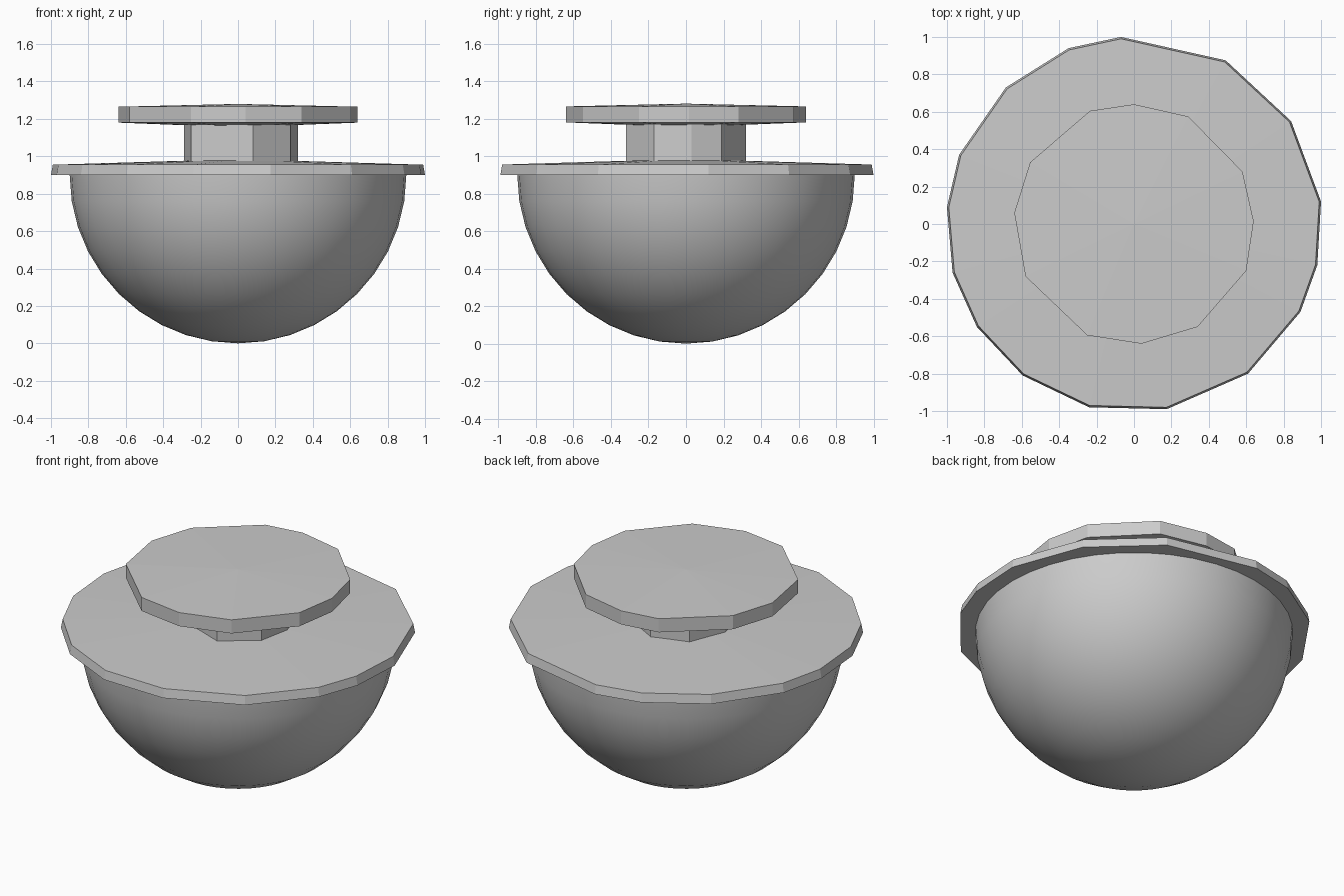
import bpy, bmesh, math

if "Cube" in bpy.data.objects:
    bpy.data.objects.remove(bpy.data.objects["Cube"])


def make(name, bm, smooth=False):
    bmesh.ops.recalc_face_normals(bm, faces=bm.faces)
    me = bpy.data.meshes.new(name)
    bm.to_mesh(me)
    bm.free()
    for p in me.polygons:
        p.use_smooth = smooth
    ob = bpy.data.objects.new(name, me)
    bpy.context.collection.objects.link(ob)
    return ob


def slab(name, outline, z0, z1, low, high, top_scale=1.0):
    """Irregular prism whose bottom and top rise to a centre point."""
    bm = bmesh.new()
    bot = [bm.verts.new((x, y, z0)) for x, y in outline]
    top = [bm.verts.new((x * top_scale, y * top_scale, z1)) for x, y in outline]
    b = bm.verts.new((0, 0, low))
    t = bm.verts.new((0, 0, high))
    n = len(outline)
    for i in range(n):
        j = (i + 1) % n
        bm.faces.new((bot[i], bot[j], top[j], top[i]))
        bm.faces.new((top[i], top[j], t))
        bm.faces.new((bot[j], bot[i], b))
    return make(name, bm)


# Round bowl: smooth hemisphere
R, RINGS, SEGS = 0.9, 10, 40
bm = bmesh.new()
pole = bm.verts.new((0, 0, 0))
rings = []
for k in range(1, RINGS + 1):
    a = math.pi / 2 * k / RINGS
    rings.append([bm.verts.new((R * math.sin(a) * math.cos(2 * math.pi * s / SEGS),
                                R * math.sin(a) * math.sin(2 * math.pi * s / SEGS),
                                R - R * math.cos(a))) for s in range(SEGS)])
for s in range(SEGS):
    t = (s + 1) % SEGS
    bm.faces.new((pole, rings[0][t], rings[0][s]))
    for lo, hi in zip(rings, rings[1:]):
        bm.faces.new((lo[s], lo[t], hi[t], hi[s]))
make("bowl", bm, True)

# Hand-cut rim plate
slab("rim_plate", [(1, .12), (.84, .55), (.49, .875), (-.07, 1), (-.35, .94),
                   (-.685, .73), (-.935, .37), (-1, .09), (-.97, -.26), (-.84, -.55),
                   (-.595, -.81), (-.24, -.98), (.175, -.99), (.61, -.8),
                   (.89, -.47), (.98, -.22)], .9, .955, .9, .985, .99)

# Faceted neck
slab("neck", [(.08, -.32), (.28, -.17), (.32, .03), (.26, .19), (.02, .32),
              (-.2, .25), (-.29, .03), (-.25, -.2)], .96, 1.18, .96, 1.18)

# Top disc
slab("top_disc", [(0, .64), (.29, .575), (.58, .28), (.64, .015), (.6, -.25),
                  (.34, -.55), (.04, -.64), (-.25, -.595), (-.58, -.28),
                  (-.64, .06), (-.555, .33), (-.235, .605)], 1.18, 1.265, 1.155, 1.28)
